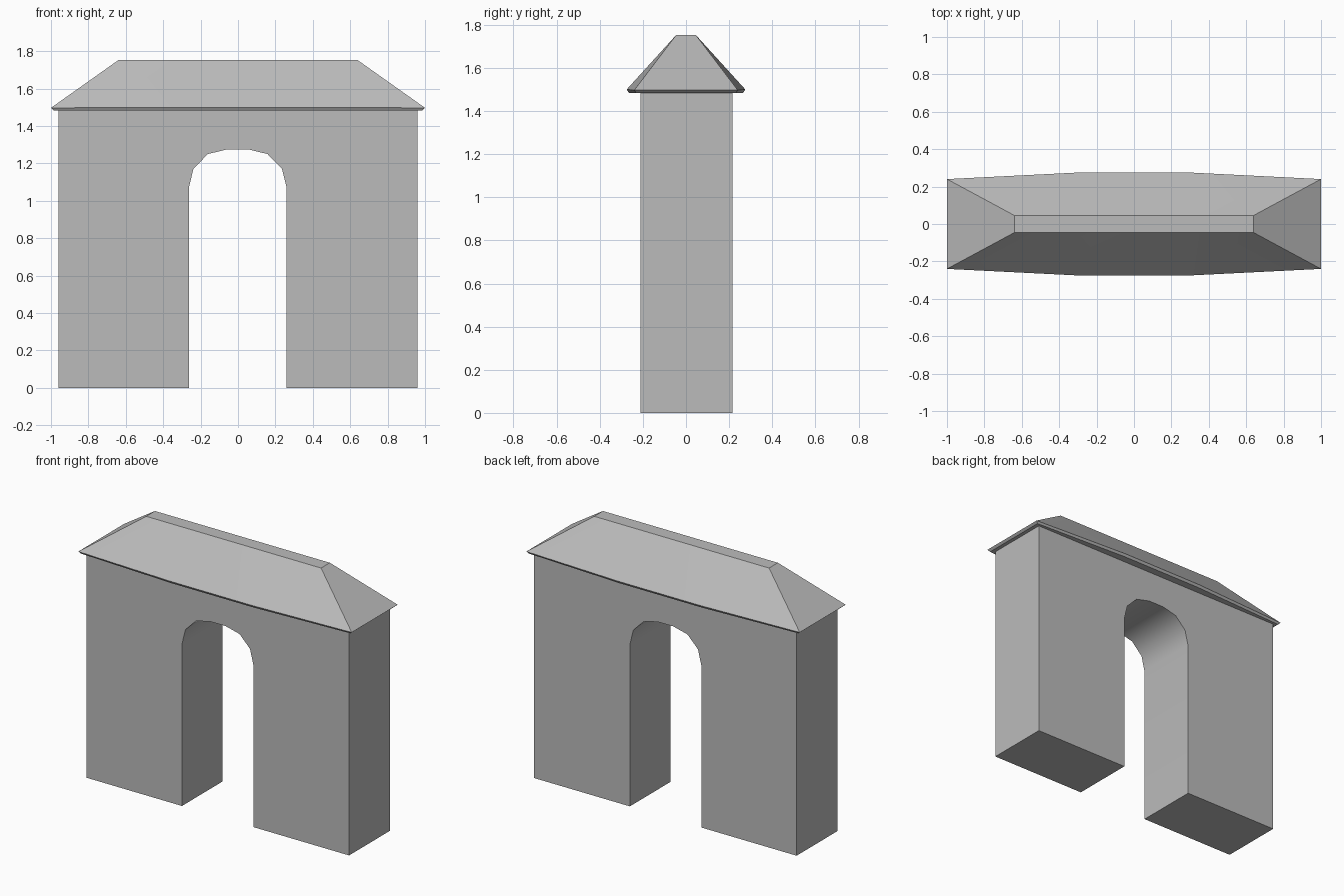
import bpy, bmesh
from math import radians

if "Cube" in bpy.data.objects:
    bpy.data.objects.remove(bpy.data.objects["Cube"])

stone = bpy.data.materials.new("grey_stone")
stone.diffuse_color = (0.5, 0.5, 0.5, 1)
stone.use_nodes = True
stone.node_tree.nodes["Principled BSDF"].inputs["Base Color"].default_value = stone.diffuse_color


def finish(bm, name, angle):
    bmesh.ops.recalc_face_normals(bm, faces=bm.faces)
    mesh = bpy.data.meshes.new(name)
    bm.to_mesh(mesh)
    bm.free()
    mesh.materials.append(stone)
    obj = bpy.data.objects.new(name, mesh)
    bpy.context.collection.objects.link(obj)
    bpy.ops.object.select_all(action='DESELECT')
    obj.select_set(True)
    bpy.context.view_layer.objects.active = obj
    bpy.ops.object.shade_smooth_by_angle(angle=radians(angle))
    return obj


# Gate wall: front profile with a faceted arch, extruded through the depth
half_arch = [(0.26, 0), (0.26, 1.07), (0.235, 1.172), (0.158, 1.25), (0.055, 1.275)]
arch = [(-x - 0.003, z) for x, z in half_arch] + half_arch[::-1]
profile = [(-0.96, 1.49), (-0.96, 0)] + arch + [(0.96, 0), (0.96, 1.49)]
bm = bmesh.new()
face = bm.faces.new([bm.verts.new((x, -0.21, z)) for x, z in profile])
ext = bmesh.ops.extrude_face_region(bm, geom=[face])
moved = [v for v in ext['geom'] if isinstance(v, bmesh.types.BMVert)]
bmesh.ops.translate(bm, verts=moved, vec=(0, 0.425, 0))
finish(bm, "gate_wall", 40)


# Hipped roof: stacked eight-point rings, bowed outward along the long sides
def ring(bm, x_end, y_end, z_end, x_mid, y_mid, z_mid):
    front = [(-x_end, -y_end, z_end), (-x_mid, -y_mid, z_mid),
             (x_mid, -y_mid, z_mid), (x_end, -y_end, z_end)]
    back = [(-x, -y, z) for x, y, z in front]
    return [bm.verts.new(p) for p in front + back]


bm = bmesh.new()
rings = [ring(bm, 0.985, 0.232, 1.484, 0.3, 0.265, 1.484),   # underside
         ring(bm, 1.0, 0.24, 1.497, 0.3, 0.275, 1.5),        # eaves
         ring(bm, 0.64, 0.046, 1.752, 0.2, 0.046, 1.752)]    # flat ridge
for low, high in zip(rings, rings[1:]):
    for i in range(8):
        j = (i + 1) % 8
        bm.faces.new((low[i], low[j], high[j], high[i]))
bm.faces.new(rings[0])
bm.faces.new(rings[-1])
finish(bm, "hipped_roof", 20)
